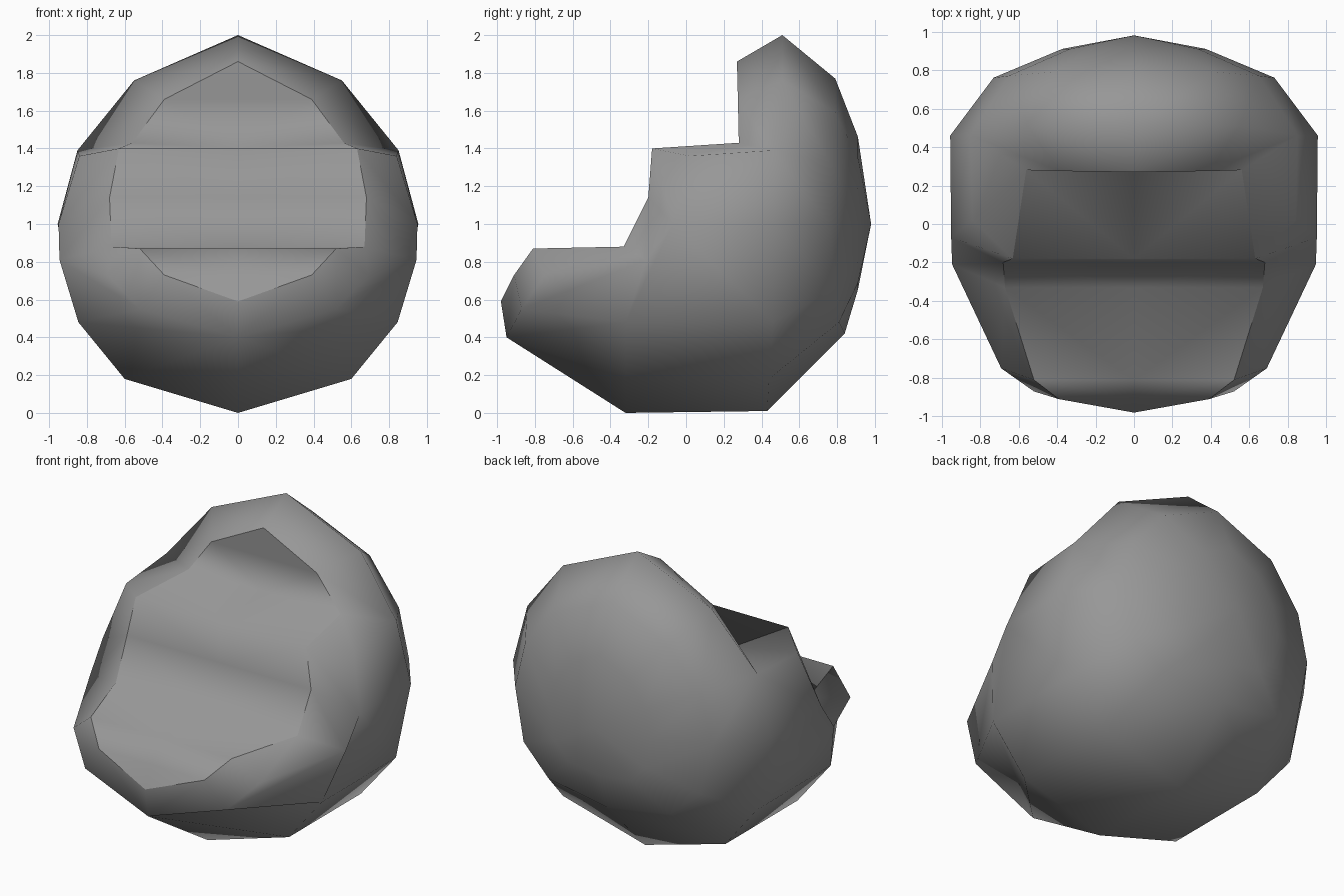
import bpy, bmesh

if "Cube" in bpy.data.objects:
    bpy.data.objects.remove(bpy.data.objects["Cube"])

# Right-hand half of the soft lounge chair, as a few cross-section rings
# rim of the stepped seat, from the top of the back to the front lip
S = [(0, .27, 1.86), (.39, .275, 1.66), (.56, .28, 1.43), (.63, -.18, 1.40),
     (.68, -.20, 1.14), (.67, -.33, .88), (.52, -.81, .87), (.39, -.91, .73), (0, -.98, .59)]
# main ring around the body
A = [(0, .51, 2.0), (.55, .51, 1.76), (.85, .46, 1.39), (.955, .46, 1.0),
     (.845, .46, .48), (.60, .44, .18), (0, .43, .01)]
# arm and belly ring
D = [(.84, .02, 1.36), (.95, -.07, 1.0), (.945, -.21, .81), (.845, -.32, .48),
     (.60, -.32, .18), (0, -.32, 0)]
# front nose ring
E = [(.69, -.75, .73), (.52, -.87, .55), (0, -.95, .40)]
# back rings closing to a pole
B = [(0, .79, 1.77), (.42, .79, 1.59), (.65, .77, 1.31), (.73, .76, 1.0),
     (.65, .785, .66), (.45, .81, .48), (0, .84, .42)]
C = [(x * .51, .91, 1 + (z - 1) * .6) for x, y, z in B]
pole = (0, .98, 1.0)

faces = []
def loft(p, q):
    for i in range(len(p) - 1):
        faces.append([p[i], p[i + 1], q[i + 1], q[i]])

# stepped seat strip, running from the centre line to the rim
loft(S, [(0, y, z) for x, y, z in S])
# rim to the outer shell
loft(S, A[:3] + [D[0], D[1], D[2]] + E)
# sides, belly and nose
faces += [[A[2], D[0], D[1], A[3]], [A[3], D[1], D[2], D[3], A[4]],
          [D[2], E[0], E[1], D[3]], [D[3], E[1], E[2], D[4]], [D[4], E[2], D[5]]]
loft(A[4:], D[3:])
# rounded back
loft(A, B)
loft(B, C)
loft(C, [pole] * len(C))

bm = bmesh.new()
verts = {}
def vert(p, side):
    co = (p[0] * side + 0.0, p[1], p[2])
    key = tuple(round(c, 4) + 0.0 for c in co)
    if key not in verts:
        verts[key] = bm.verts.new(co)
    return verts[key]

for side in (1, -1):
    for f in faces:
        vs = list(dict.fromkeys(vert(p, side) for p in f))
        if len(vs) > 2:
            bm.faces.new(vs)
bmesh.ops.recalc_face_normals(bm, faces=bm.faces[:])
for f in bm.faces:
    f.smooth = True

# crisp edge between seat and shell
for side in (1, -1):
    for a, b in zip(S, S[1:]):
        e = bm.edges.get((vert(a, side), vert(b, side)))
        if e:
            e.smooth = False

mesh = bpy.data.meshes.new("lounge_chair")
bm.to_mesh(mesh)
bm.free()
chair = bpy.data.objects.new("lounge_chair", mesh)
bpy.context.collection.objects.link(chair)

grey = bpy.data.materials.new("grey fabric")
grey.diffuse_color = (.31, .31, .31, 1)
grey.use_nodes = True
grey.node_tree.nodes["Principled BSDF"].inputs["Base Color"].default_value = grey.diffuse_color
mesh.materials.append(grey)
